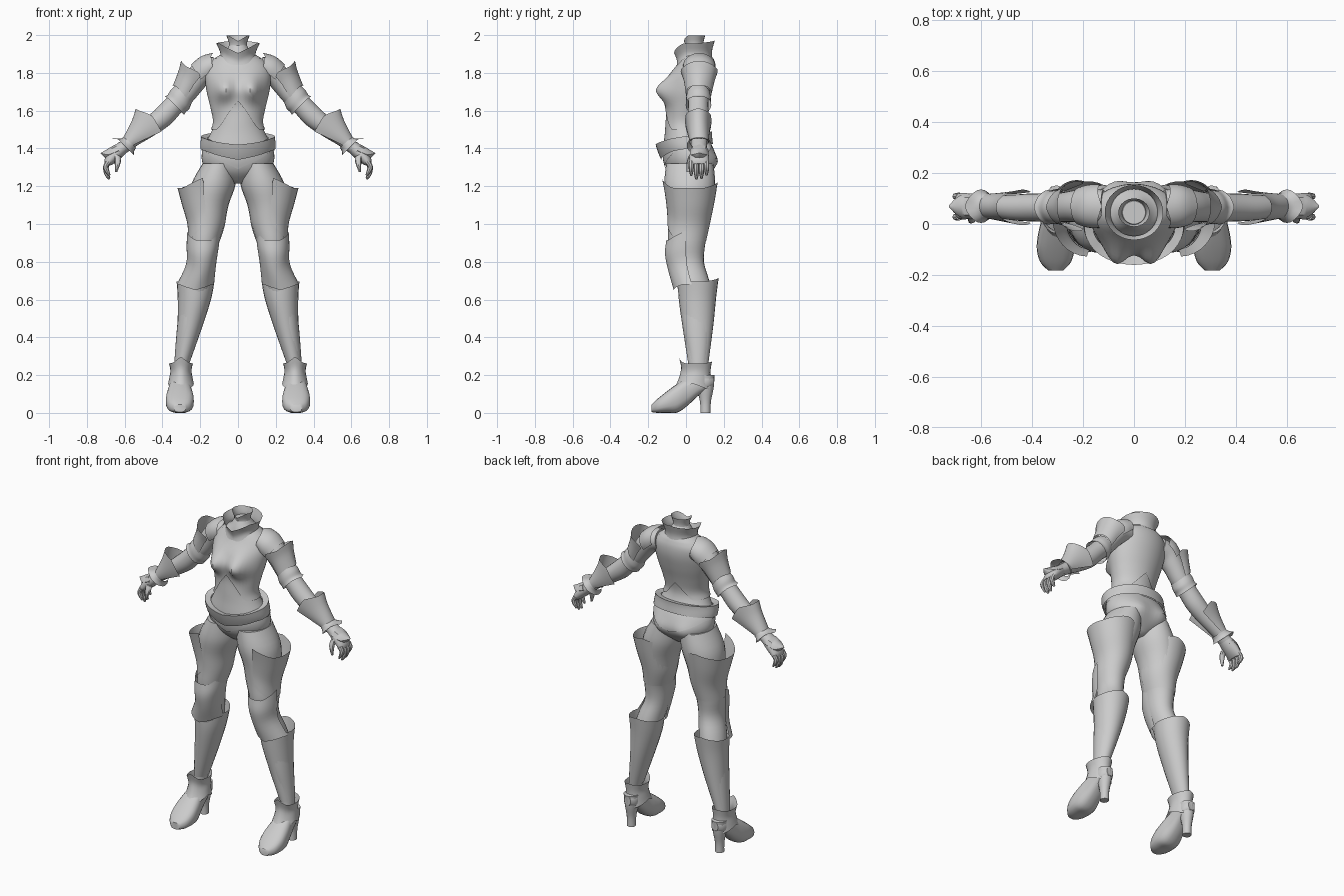
import bpy, math
from mathutils import Vector

grey = bpy.data.materials.new("plain_grey")
grey.diffuse_color = (0.6, 0.6, 0.6, 1)


def peak(a, centre, width):
    """Triangular bump around an angle in degrees."""
    d = abs((a - centre + 180) % 360 - 180)
    return max(0.0, 1 - d / width)


def smooth_rings(rings, steps=4):
    """Catmull-Rom interpolation through the given rings."""
    rings = [tuple(r) + (0,) * (6 - len(r)) for r in rings]
    out = []
    for i in range(len(rings) - 1):
        p0, p1 = rings[max(i - 1, 0)], rings[i]
        p2, p3 = rings[i + 1], rings[min(i + 2, len(rings) - 1)]
        for k in range(steps):
            t = k / steps
            out.append(tuple(0.5 * (2 * b + (c - a) * t + (2 * a - 5 * b + 4 * c - d) * t * t
                                    + (3 * b - a - 3 * c + d) * t ** 3)
                             for a, b, c, d in zip(p0, p1, p2, p3)))
    return out + [rings[-1]]


def make_object(name, rows, closed, caps=False, mirror=False):
    """Skin a grid of points, optionally closed, capped and mirrored."""
    m = len(rows[0])
    verts = [p for row in rows for p in row]
    faces = []
    for i in range(len(rows) - 1):
        for k in range(m if closed else m - 1):
            j = (k + 1) % m
            faces.append((i * m + k, (i + 1) * m + k, (i + 1) * m + j, i * m + j))
    if caps:
        faces.append(tuple(range(m)))
        faces.append(tuple(reversed(range(len(verts) - m, len(verts)))))
    mesh = bpy.data.meshes.new(name)
    mesh.from_pydata(verts, [], faces)
    mesh.materials.append(grey)
    for p in mesh.polygons:
        p.use_smooth = True
    mesh.set_sharp_from_angle(angle=math.radians(42))
    ob = bpy.data.objects.new(name, mesh)
    bpy.context.collection.objects.link(ob)
    if mirror:
        mod = ob.modifiers.new("mirror", 'MIRROR')
        mod.use_mirror_merge = False
    return ob


def tube(name, rings, arc=None, top=None, bottom=None, caps=False, mirror=True,
         sides=20, v=(0, 1, 0), power=1.0, steps=4):
    """Loft rings (x, y, z, radius_u, radius_v, tilt), listed from top to bottom."""
    dense = smooth_rings(rings, steps)
    v = Vector(v)
    a0, a1 = arc or (0, 360)
    count = sides if arc is None else sides + 1
    rows = []
    for i, (x, y, z, ru, rv, tilt) in enumerate(dense):
        t, s = math.radians(tilt), i / (len(dense) - 1)
        u = Vector((math.cos(t), 0, math.sin(t)))
        e = u.cross(v)
        row = []
        for k in range(count):
            deg = a0 + (a1 - a0) * k / sides
            a = math.radians(deg)
            c, n = math.cos(a), math.sin(a)
            c = math.copysign(abs(c) ** power, c)
            n = math.copysign(abs(n) ** power, n)
            lift = (top(deg) * (1 - s) if top else 0) + (bottom(deg) * s if bottom else 0)
            row.append(Vector((x, y, z)) + u * c * ru + v * n * rv + e * lift)
        rows.append(row)
    return make_object(name, rows, arc is None, caps, mirror)


# Torso profile: height, half width, front y, back y
profile = [(1.95, .045, .0, .09), (1.91, .07, -.02, .12), (1.88, .12, -.03, .14),
           (1.84, .16, -.05, .152), (1.78, .17, -.085, .15), (1.70, .16, -.10, .13),
           (1.62, .14, -.102, .105), (1.54, .125, -.108, .088), (1.48, .145, -.112, .10),
           (1.40, .185, -.12, .14), (1.33, .19, -.115, .155), (1.27, .15, -.09, .13),
           (1.215, .04, -.03, .07)]
torso = smooth_rings([(0, (f + b) / 2, z, w, (b - f) / 2) for z, w, f, b in profile], 5)


def torso_point(z, a, off):
    """Point on the torso surface, with bust and seat volumes added."""
    for r0, r1 in zip(torso, torso[1:]):
        if r1[2] <= z:
            break
    t = min(1, max(0, (r0[2] - z) / (r0[2] - r1[2])))
    y, w, d = (r0[i] + (r1[i] - r0[i]) * t for i in (1, 3, 4))
    p = Vector(((w + off) * math.cos(a), y + (d + off) * math.sin(a), z))
    front = max(0, -math.sin(a)) ** .5
    back = max(0, math.sin(a)) ** .5
    for s in (-1, 1):
        p.y -= .068 * front * math.exp(-((p.x - s * .075) / .052) ** 2 - ((z - 1.71) / .06) ** 2)
        p.y += .022 * back * math.exp(-((p.x - s * .09) / .06) ** 2 - ((z - 1.32) / .06) ** 2)
    return p


def torso_shell(name, top, bottom, off0, off1, rows=14, caps=False, sides=48):
    """Layer following the torso between two edge heights given per angle."""
    grid = []
    for i in range(rows + 1):
        s = i / rows
        row = []
        for k in range(sides):
            deg = 360 * k / sides
            z = top(deg) + (bottom(deg) - top(deg)) * s
            row.append(torso_point(z, math.radians(deg), off0 + (off1 - off0) * s))
        grid.append(row)
    make_object(name, grid, True, caps)


FRONT, BACK = 270, 90
torso_shell("torso", lambda a: 1.95, lambda a: 1.215, 0, 0, 44, True)
torso_shell("chest_plate", lambda a: 1.875 - .07 * peak(a, FRONT, 40),
            lambda a: 1.50 + .15 * peak(a, FRONT, 50) + .1 * peak(a, BACK, 40), .004, .008, 20)
torso_shell("hip_brief", lambda a: 1.43,
            lambda a: 1.39 - .10 * peak(a, FRONT, 65) - .08 * peak(a, BACK, 65), .004, .005, 8)


def belt_top(a):
    return 1.465 + .025 * math.sin(math.radians(a)) - .02 * peak(a, FRONT, 60)


torso_shell("belt", belt_top, lambda a: belt_top(a) - .065 - .015 * peak(a, FRONT, 50),
            .042, .014, 6)
torso_shell("belt_top_rim", lambda a: belt_top(a) - .008, belt_top, .004, .042, 2)

# Neck band and standing collar
tube("neck_band", [(0, .045, 1.998, .062, .056), (0, .045, 1.95, .047, .047),
                   (0, .045, 1.90, .062, .06)],
     top=lambda a: -.03 * peak(a, FRONT, 50), mirror=False)
tube("collar", [(0, .045, 1.955, .115, .108), (0, .045, 1.90, .093, .092),
                (0, .045, 1.85, .11, .10)], sides=32, mirror=False,
     top=lambda a: .018 * peak(a, BACK, 90) - .05 * peak(a, FRONT, 55),
     bottom=lambda a: -.03 * peak(a, FRONT, 50))

# Arms
tube("arm", [(.12, .07, 1.825, .06, .065, 80), (.18, .07, 1.81, .067, .07, 66),
             (.232, .07, 1.755, .064, .063, 52), (.28, .066, 1.69, .058, .058, 52),
             (.33, .065, 1.638, .054, .054, 48), (.40, .065, 1.565, .056, .055, 44),
             (.48, .065, 1.502, .049, .05, 42), (.56, .07, 1.44, .036, .042, 42),
             (.615, .07, 1.40, .034, .042, 45)], caps=True)
tube("shoulder_cap", [(.135, .07, 1.84, .064, .085, 80), (.175, .07, 1.815, .075, .085, 68),
                      (.21, .07, 1.785, .07, .075, 56)], arc=(-110, 110),
     top=lambda a: .02 * peak(a, 0, 40))
tube("shoulder_plate", [(.24, .07, 1.795, .092, .098, 48), (.262, .07, 1.755, .075, .082, 50),
                        (.292, .067, 1.69, .066, .068, 50)], arc=(-115, 115),
     top=lambda a: .03 * peak(a, 100, 45) + .03 * peak(a, -100, 45),
     bottom=lambda a: -.015 * peak(a, 0, 50))
tube("elbow_cuff", [(.285, .066, 1.69, .062, .062, 50), (.305, .066, 1.662, .07, .066, 48),
                    (.322, .066, 1.64, .066, .066, 46), (.335, .066, 1.63, .072, .068, 46)],
     bottom=lambda a: -.012 * peak(a, 0, 50))
tube("forearm_plate", [(.45, .065, 1.53, .122, .07, 42), (.50, .066, 1.488, .085, .06, 42),
                       (.575, .07, 1.43, .043, .048, 42)], arc=(-120, 120),
     top=lambda a: .03 * peak(a, 75, 45) + .03 * peak(a, -75, 45))
tube("wrist_cuff", [(.57, .07, 1.432, .043, .049, 43), (.59, .07, 1.418, .05, .054, 44),
                    (.612, .07, 1.405, .07, .066, 45)],
     bottom=lambda a: .015 - .02 * peak(a, 0, 50))

# Hands
tube("palm", [(.605, .07, 1.41, .034, .04, 45), (.65, .07, 1.37, .036, .05, 42),
              (.68, .07, 1.335, .028, .052, 30), (.69, .07, 1.315, .018, .048, 15)], caps=True)
tube("hand_spike", [(.63, .07, 1.39, .036, .05, 60), (.685, .07, 1.368, .03, .042, 80),
                    (.727, .07, 1.375, .002, .004, 95)], caps=True, sides=8)
for i in range(4):
    y, drop = .028 + .027 * i, (.02, 0, .004, .022)[i]
    tube("finger_%d" % (i + 1),
         [(.685, y, 1.33, .016, .014, 20), (.7, y, 1.295 + drop / 2, .014, .0135, -5),
          (.694, y, 1.262 + drop, .012, .012, -20), (.68, y, 1.237 + drop, .005, .006, -35)],
         caps=True, sides=8, steps=3)
tube("thumb", [(.638, .035, 1.365, .02, .018, 25), (.637, .018, 1.325, .016, .015, 0),
               (.645, .01, 1.275, .006, .007, -10)], caps=True, sides=8)

# Legs
tube("leg", [(.10, .02, 1.32, .088, .125), (.13, .02, 1.21, .117, .135),
             (.155, .02, 1.10, .105, .122), (.165, .015, 1.0, .095, .11),
             (.18, .005, .90, .08, .098), (.185, .01, .80, .07, .085),
             (.21, .035, .70, .075, .088), (.232, .055, .60, .075, .088),
             (.265, .06, .45, .058, .075), (.298, .065, .28, .038, .05),
             (.302, .06, .13, .04, .05)], caps=True, sides=24)
tube("thigh_plate", [(.18, .02, 1.19, .14, .148), (.176, .02, 1.10, .12, .132),
                     (.168, .014, 1.0, .10, .115), (.18, .005, .91, .084, .102)],
     arc=(-88, 195), sides=26,
     top=lambda a: .055 * peak(a, -88, 50) + .035 * peak(a, 90, 60),
     bottom=lambda a: .08 * peak(a, -88, 60))
tube("knee_plate", [(.183, 0, .915, .087, .104), (.186, 0, .85, .086, .111),
                    (.195, .005, .77, .08, .098), (.225, .03, .68, .098, .095)],
     arc=(180, 360), top=lambda a: .07 * peak(a, 180, 60) + .05 * peak(a, 360, 60),
     bottom=lambda a: -.03 * peak(a, FRONT, 60))
tube("shin_plate", [(.225, .065, .695, .1, .108), (.231, .062, .60, .088, .098),
                    (.256, .064, .45, .065, .08), (.297, .065, .26, .039, .053)], sides=24,
     top=lambda a: .022 * peak(a, BACK, 70) - .03 * peak(a, FRONT, 60))

# High-heeled boots
tube("boot_cuff", [(.302, .05, .262, .064, .088), (.302, .052, .215, .056, .078),
                   (.302, .045, .165, .062, .085), (.302, .035, .125, .068, .1)],
     top=lambda a: .035 * peak(a, FRONT, 45) + .012 * peak(a, BACK, 60),
     bottom=lambda a: .03 * peak(a, 0, 50) + .03 * peak(a, 180, 50))
foot = [(-.182, .004, .045, .03), (-.15, 0, .075, .06), (-.10, 0, .115, .074),
        (-.045, .002, .155, .07), (.01, .04, .19, .058), (.07, .095, .21, .05),
        (.12, .125, .205, .042), (.148, .145, .195, .022)]
tube("shoe", [(.308 - max(0, y) * .04, y, (b + t) / 2, w, (t - b) / 2) for y, b, t, w in foot],
     caps=True, v=(0, 0, 1), power=.75)
tube("shoe_heel", [(.304, .10, .20, .046, .052), (.304, .102, .13, .038, .044),
                   (.305, .103, .06, .027, .029), (.305, .103, 0, .026, .027)],
     caps=True, sides=12)
